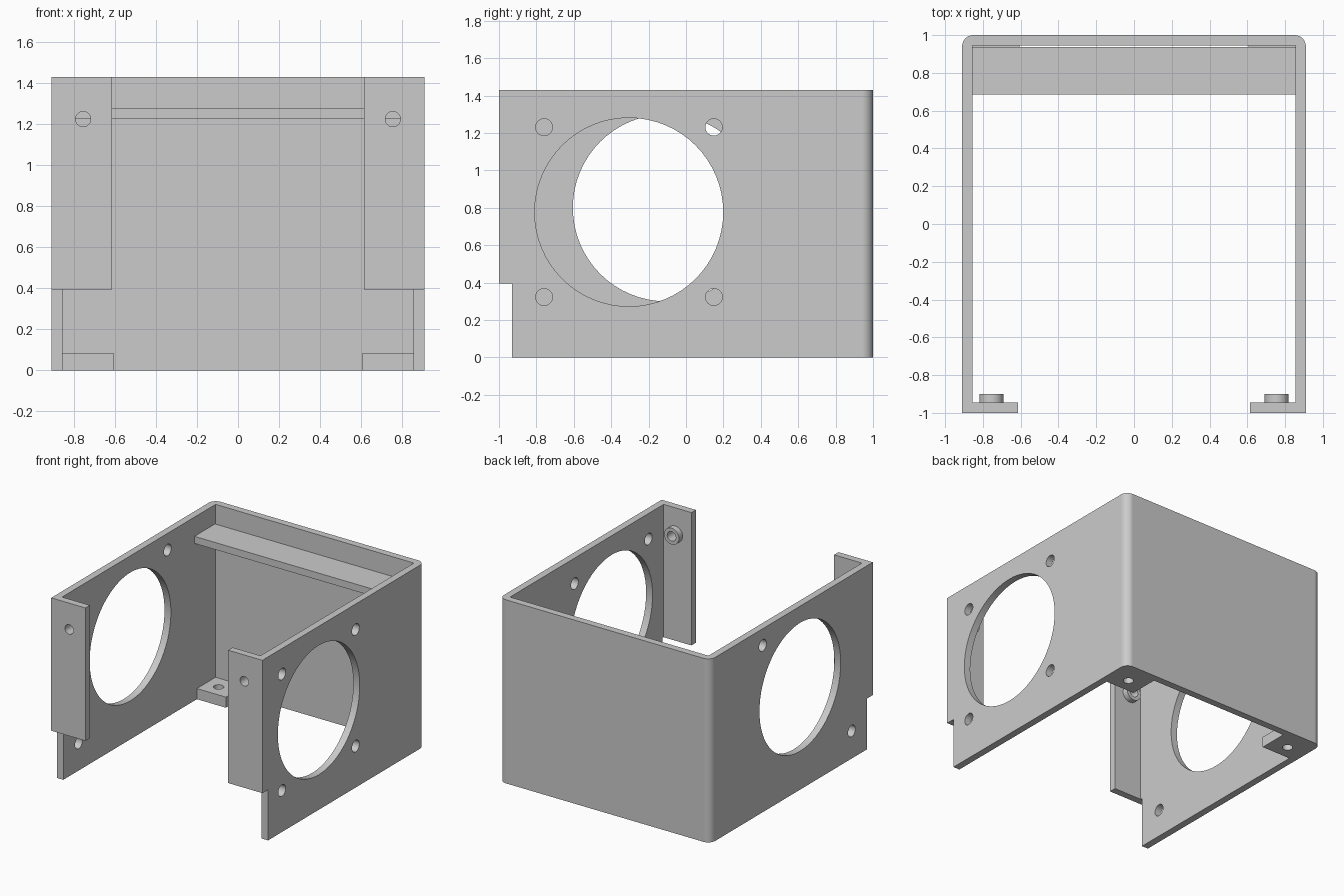
import bpy, bmesh, math
from mathutils import Matrix, Vector

cube = bpy.data.objects.get("Cube")
if cube:
    bpy.data.objects.remove(cube, do_unlink=True)

W, H, T = 0.91, 1.43, 0.055   # half width, height, sheet thickness
CORNER = 0.06                 # outer bend radius at the back

grey = bpy.data.materials.new("light grey metal")
grey.use_nodes = True
grey.diffuse_color = (0.6, 0.6, 0.6, 1)
grey.node_tree.nodes["Principled BSDF"].inputs["Base Color"].default_value = (0.6, 0.6, 0.6, 1)


def to_object(name, bm):
    bmesh.ops.recalc_face_normals(bm, faces=bm.faces)
    mesh = bpy.data.meshes.new(name)
    bm.to_mesh(mesh)
    bm.free()
    mesh.materials.append(grey)
    ob = bpy.data.objects.new(name, mesh)
    bpy.context.collection.objects.link(ob)
    return ob


def box(name, lo, hi):
    lo, hi = Vector(lo), Vector(hi)
    bm = bmesh.new()
    bmesh.ops.create_cube(bm, size=1)
    bmesh.ops.scale(bm, vec=hi - lo, verts=bm.verts)
    bmesh.ops.translate(bm, vec=(lo + hi) / 2, verts=bm.verts)
    return to_object(name, bm)


def cylinder(name, centre, radius, length, axis):
    bm = bmesh.new()
    turn = Vector((0, 0, 1)).rotation_difference(Vector(axis)).to_matrix().to_4x4()
    bmesh.ops.create_cone(bm, cap_ends=True, segments=64, radius1=radius, radius2=radius,
                          depth=length, matrix=Matrix.Translation(centre) @ turn)
    return to_object(name, bm)


def cut(ob, cutters):
    bpy.context.view_layer.objects.active = ob
    for cutter in cutters:
        cutter.hide_render = True
        mod = ob.modifiers.new("cut", 'BOOLEAN')
        mod.operation = 'DIFFERENCE'
        mod.solver = 'EXACT'
        mod.object = cutter
        bpy.ops.object.modifier_apply(modifier=mod.name)
        bpy.data.objects.remove(cutter, do_unlink=True)


def finish(ob):
    bpy.ops.object.select_all(action='DESELECT')
    ob.select_set(True)
    bpy.context.view_layer.objects.active = ob
    bpy.ops.object.shade_smooth_by_angle(angle=math.radians(30))
    mod = ob.modifiers.new("flat sheet normals", 'WEIGHTED_NORMAL')
    mod.keep_sharp = True


# Folded sheet: C-shaped outline with inward front flanges, bent back corners
FLANGE_X = 0.615
half = [(FLANGE_X, -1 + T), (FLANGE_X, -1), (W, -1)]
for i in range(13):
    a = math.radians(90 * i / 12)
    half.append((W - CORNER + CORNER * math.cos(a), 1 - CORNER + CORNER * math.sin(a)))
inner = [(W - T, 1 - T), (W - T, -1 + T)]
outline = half + [(-x, y) for x, y in reversed(half)]
outline += [(-x, y) for x, y in reversed(inner)] + inner
bm = bmesh.new()
face = bm.faces.new([bm.verts.new((x, y, 0)) for x, y in outline])
up = bmesh.ops.extrude_face_region(bm, geom=[face])["geom"]
bmesh.ops.translate(bm, vec=(0, 0, H), verts=[v for v in up if isinstance(v, bmesh.types.BMVert)])
shell = to_object("folded_shell", bm)

# Lower front notch
cutters = [box("notch_cutter", (-1.2, -1.2, -0.2), (1.2, -0.93, 0.395))]


def wall_holes(side, centre, radius, small):
    spots = [(centre, radius)] + [(p, 0.045) for p in small]
    return [cylinder("wall_cutter", (side * (W - T / 2), y, z), r, 0.2, (1, 0, 0))
            for (y, z), r in spots]


# One wall has a fan opening with four screw holes, the other an offset opening with two
square = [(-0.305 + i * 0.454, 0.777 + j * 0.454) for i in (-1, 1) for j in (-1, 1)]
cutters += wall_holes(1, (-0.305, 0.777), 0.504, square)
cutters += wall_holes(-1, (-0.105, 0.8), 0.5, [(0.355, 1.3), (-0.74, 0.215)])


def flange_drill(side):
    return cylinder("flange_cutter", (side * 0.755, -0.95, 1.225), 0.037, 0.3, (0, 1, 0))


cutters += [flange_drill(s) for s in (-1, 1)]
cut(shell, cutters)
finish(shell)

# Cross shelf near the top of the back, with a thin gap behind it
box("back_shelf", (-W + T, 0.685, 1.225), (W - T, 0.938, 1.28))

for side, label in ((1, "left"), (-1, "right")):
    # Press nut behind each front flange
    nut = cylinder(label + "_flange_nut", (side * 0.755, -0.9225, 1.225), 0.064, 0.045, (0, 1, 0))
    cut(nut, [flange_drill(side)])
    finish(nut)
    # Drilled mounting tab in each lower back corner
    xs = sorted((side * 0.605, side * (W - T)))
    tab = box(label + "_bottom_tab", (xs[0], 0.715, 0), (xs[1], 1 - T, 0.083))
    cut(tab, [cylinder("tab_cutter", (side * 0.745, 0.825, 0.04), 0.037, 0.3, (0, 0, 1))])
    finish(tab)
